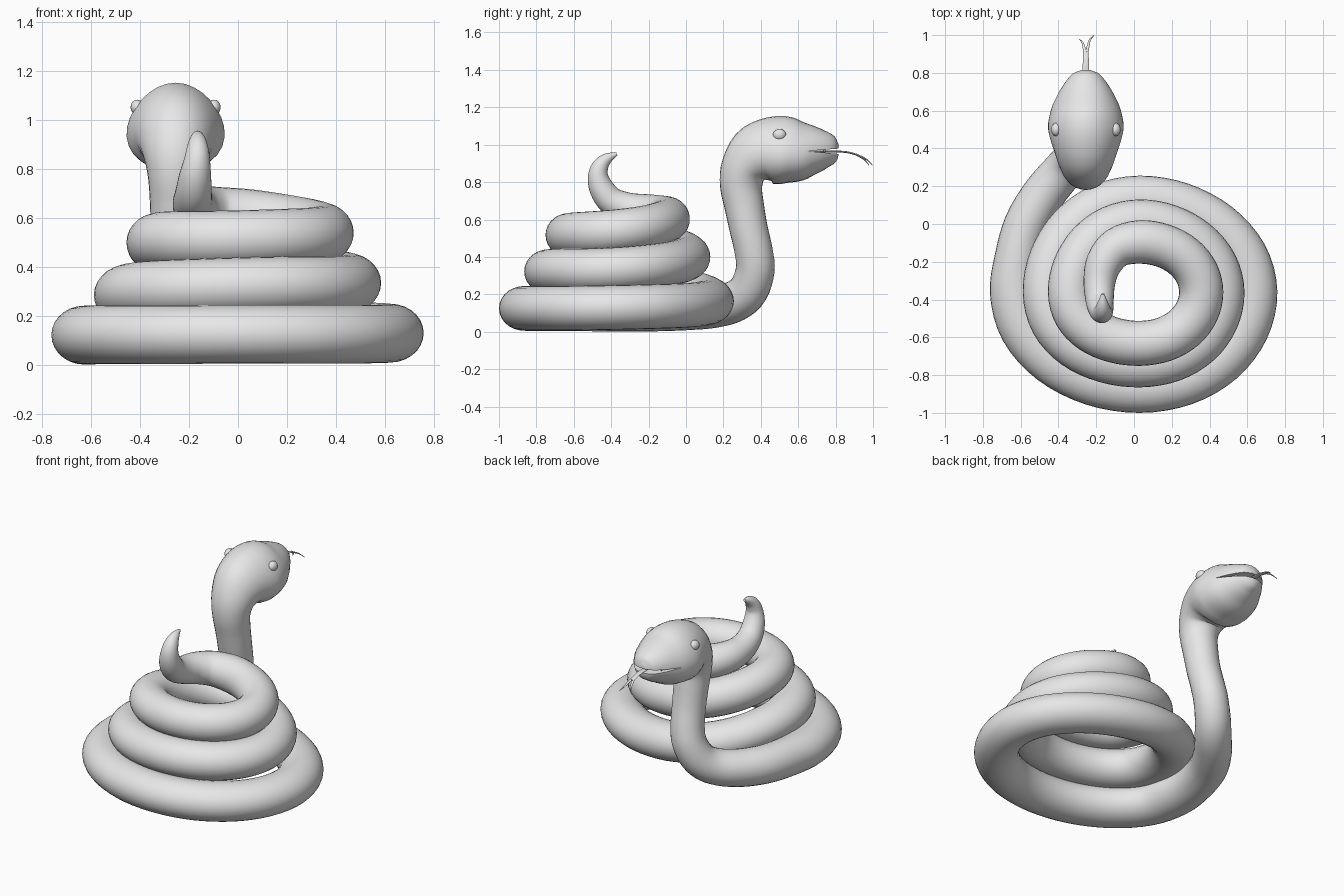
import bpy, bmesh, math
from mathutils import Vector

cube = bpy.data.objects.get("Cube")
if cube:
    bpy.data.objects.remove(cube, do_unlink=True)

# One plain grey for the whole sculpture
grey = bpy.data.materials.new("plain grey")
grey.use_nodes = True
grey.diffuse_color = (0.8, 0.8, 0.8, 1)
grey.node_tree.nodes["Principled BSDF"].inputs["Base Color"].default_value = (0.8, 0.8, 0.8, 1)

HEAD_X = -0.255


def make_object(name, bm):
    bmesh.ops.recalc_face_normals(bm, faces=bm.faces)
    mesh = bpy.data.meshes.new(name)
    bm.to_mesh(mesh)
    bm.free()
    mesh.materials.append(grey)
    obj = bpy.data.objects.new(name, mesh)
    bpy.context.collection.objects.link(obj)
    return obj


def activate(obj):
    bpy.ops.object.select_all(action="DESELECT")
    obj.select_set(True)
    bpy.context.view_layer.objects.active = obj


def smooth(obj, degrees=40):
    activate(obj)
    bpy.ops.object.shade_smooth_by_angle(angle=math.radians(degrees))


def spline(points, steps):
    """Catmull-Rom through rows of (x, y, z, half_width, half_height)."""
    rows = [Vector(p) for p in points]
    rows = [rows[0] * 2 - rows[1]] + rows + [rows[-1] * 2 - rows[-2]]
    result = []
    for a, b, c, d in zip(rows, rows[1:], rows[2:], rows[3:]):
        for i in range(steps):
            t = i / steps
            result.append(b + (c - a) * t / 2 + (a * 2 - b * 5 + c * 4 - d) * t**2 / 2
                          + (b * 3 - a - c * 3 + d) * t**3 / 2)
    return result + [rows[-2]]


def frames(rows):
    """Carry a side vector along the path, settling level where the path is level."""
    centres = [Vector(r[:3]) for r in rows]
    side, result = Vector((1, 0, 0)), []
    for i, row in enumerate(rows):
        tangent = (centres[min(i + 1, len(rows) - 1)] - centres[max(i - 1, 0)]).normalized()
        level = Vector((0, 0, 1)).cross(tangent)
        side += level * side.dot(level)
        side = (side - tangent * side.dot(tangent)).normalized()
        result.append((centres[i], side.copy(), tangent.cross(side), row[3], row[4]))
    return result


def loft(name, sections, sides=28, taper=0):
    bm = bmesh.new()
    rings = []
    for centre, side, up, width, height in sections:
        narrowing = max(0, width - 0.115) * taper
        ring = []
        for k in range(sides):
            a = math.tau * k / sides
            w = width * (1 - narrowing * math.sin(a))
            ring.append(bm.verts.new(centre + side * w * math.cos(a) + up * height * math.sin(a)))
        rings.append(ring)
    for r, s in zip(rings, rings[1:]):
        for k in range(sides):
            n = (k + 1) % sides
            bm.faces.new((r[k], r[n], s[n], s[k]))
    bm.faces.new(rings[0])
    bm.faces.new(rings[-1])
    return make_object(name, bm)


def blend(values, u):
    """Smooth steps between evenly spaced values."""
    u = min(max(u, 0), len(values) - 1)
    i = min(int(u), len(values) - 2)
    f = u - i
    return values[i] + (values[i + 1] - values[i]) * f * f * (3 - 2 * f)


# Head from nose to nape: y, z, half width, half height
head_rows = [
    (0.815, 0.965, 0.025, 0.035), (0.795, 0.966, 0.07, 0.07), (0.75, 0.97, 0.11, 0.1),
    (0.68, 0.97, 0.152, 0.133), (0.6, 0.967, 0.185, 0.165), (0.5, 0.972, 0.198, 0.182),
    (0.385, 0.945, 0.168, 0.168), (0.312, 0.872, 0.137, 0.128), (0.295, 0.78, 0.115, 0.113),
]
path = [(HEAD_X, *row) for row in head_rows]

# Neck down to the floor: x, y, z, radius
neck_rows = [
    (-0.255, 0.31, 0.68, 0.106), (-0.256, 0.335, 0.55, 0.102), (-0.265, 0.362, 0.43, 0.102),
    (-0.285, 0.37, 0.33, 0.104), (-0.33, 0.335, 0.225, 0.107), (-0.39, 0.265, 0.165, 0.11),
    (-0.48, 0.155, 0.135, 0.114), (-0.57, 0, 0.125, 0.117), (-0.618, -0.18, 0.122, 0.12),
]
path += [(*row, row[-1]) for row in neck_rows]

# Coils: half widths per half turn, heights per quarter turn
half_x = [0.626, 0.626, 0.46, 0.46, 0.335, 0.356, 0.3]
half_y = [0.505, 0.485, 0.378, 0.367, 0.272, 0.265]
levels = [0.122, 0.125, 0.13, 0.165, 0.285, 0.322, 0.335, 0.4, 0.5, 0.517, 0.54, 0.605]
level_spline = [v[2] for v in spline([(0, 0, z, 0, 0) for z in levels], 4)]
for i, z in enumerate(level_spline):
    turn = i / 16
    angle = math.tau * turn
    path.append((-blend(half_x, turn * 2) * math.cos(angle) + 0.03 * math.sin(angle)**2,
                 -0.36 - blend(half_y, turn * 2 - 0.5) * math.sin(angle),
                 z, 0.137 - 0.008 * turn, 0.12 - 0.002 * turn))

# Raised tail: x, y, z, radius
tail_rows = [
    (-0.09, -0.125, 0.622, 0.106), (-0.16, -0.21, 0.64, 0.096), (-0.183, -0.31, 0.66, 0.084),
    (-0.182, -0.4, 0.7, 0.075), (-0.175, -0.453, 0.77, 0.066), (-0.167, -0.47, 0.84, 0.053),
    (-0.165, -0.452, 0.895, 0.042), (-0.165, -0.415, 0.93, 0.027), (-0.165, -0.37, 0.95, 0.008),
]
path += [(*row, row[-1]) for row in tail_rows]

STEPS = 4
sections = frames(spline(path, STEPS))
joint = STEPS * len(head_rows)
head = loft("head", sections[:joint + 1], taper=2)
smooth(loft("coiled_body", sections[joint:]))

# Mouth: a thin wedge cut from the snout
bm = bmesh.new()
profile = [(0.645, 0.966), (0.88, 0.984), (0.88, 0.945)]
left, right = [[bm.verts.new((HEAD_X + s * 0.3, y, z)) for y, z in profile] for s in (1, -1)]
bm.faces.new(left)
bm.faces.new(right)
for k in range(3):
    n = (k + 1) % 3
    bm.faces.new((left[k], left[n], right[n], right[k]))
cutter = make_object("mouth_cutter", bm)
cutter.hide_render = True
activate(head)
cut = head.modifiers.new("mouth", "BOOLEAN")
cut.operation, cut.solver, cut.object = "DIFFERENCE", "EXACT", cutter
bpy.ops.object.modifier_apply(modifier=cut.name)
bpy.data.objects.remove(cutter, do_unlink=True)
smooth(head)

# Eyes and fangs, mirrored about the middle of the head
for label, s in (("left", 1), ("right", -1)):
    bpy.ops.mesh.primitive_uv_sphere_add(segments=20, ring_count=12, radius=1,
                                         location=(HEAD_X + s * 0.157, 0.5, 1.053))
    eye = bpy.context.object
    eye.name, eye.scale = label + "_eye", (0.027, 0.035, 0.031)
    eye.data.materials.append(grey)
    smooth(eye, 60)
    bpy.ops.mesh.primitive_cone_add(vertices=10, radius1=0.008, radius2=0, depth=0.035,
                                    location=(HEAD_X + s * 0.085, 0.74, 0.96),
                                    rotation=(math.pi, 0, 0))
    fang = bpy.context.object
    fang.name = label + "_fang"
    fang.data.materials.append(grey)
    smooth(fang)

# Forked tongue
tongue_rows = [(0.655, 0.964, 0.016), (0.78, 0.964, 0.018), (0.86, 0.96, 0.016), (0.925, 0.943, 0.014)]
tongue = spline([(HEAD_X, y, z, w, 0.005) for y, z, w in tongue_rows], 4)
smooth(loft("tongue", frames(tongue), 12))
for label, s, reach in (("left", 1, 1), ("right", -1, 0.8)):
    tine = [(0.006, 0.91, 0.948, 0.008), (0.014, 0.95, 0.93, 0.007),
            (0.022, 0.975, 0.913, 0.005), (0.042, 0.998, 0.89, 0.002)]
    rows = [(HEAD_X + s * x * reach, 0.9 + (y - 0.9) * reach, z, w, w * 0.6) for x, y, z, w in tine]
    smooth(loft(label + "_tongue_tip", frames(spline(rows, 4)), 10))
